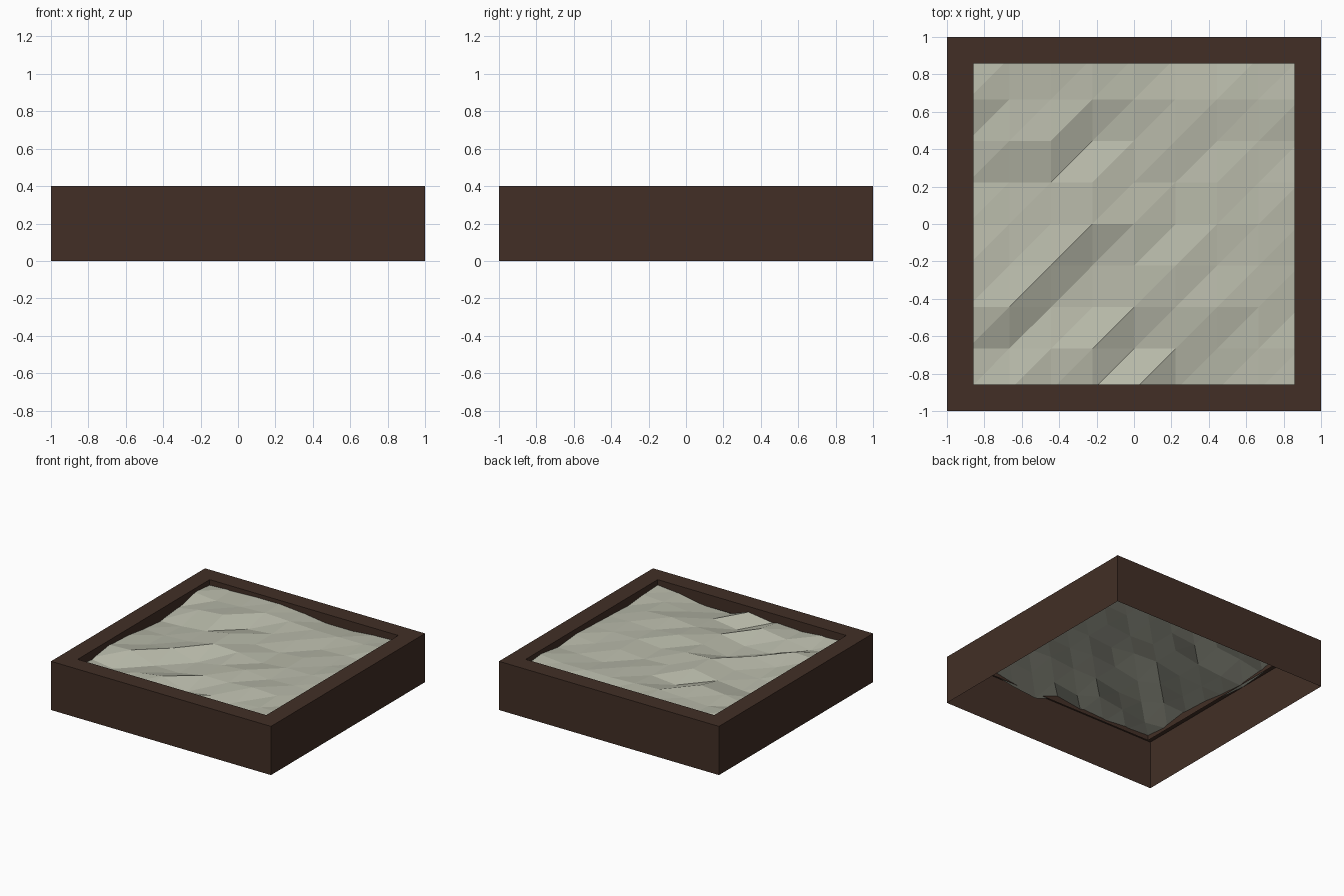
import bpy
import bmesh

cube = bpy.data.objects.get("Cube")
if cube:
    bpy.data.objects.remove(cube, do_unlink=True)


def make_material(name, rgb):
    mat = bpy.data.materials.new(name)
    mat.use_nodes = True
    color = (*rgb, 1)
    mat.diffuse_color = color
    mat.node_tree.nodes["Principled BSDF"].inputs["Base Color"].default_value = color
    return mat


def add_object(name, bm, material):
    mesh = bpy.data.meshes.new(name)
    bm.to_mesh(mesh)
    bm.free()
    mesh.materials.append(material)
    obj = bpy.data.objects.new(name, mesh)
    bpy.context.collection.objects.link(obj)
    return obj


dark_wood = make_material("dark wood brown", (0.054, 0.028, 0.019))
pale_sand = make_material("pale grey sand", (0.48, 0.49, 0.40))

# Box frame: open shell swept from outer wall, over the flat rim, to a short inner lip
profile = [(1, 0), (1, 0.4), (0.857, 0.4), (0.857, 0.3)]
corners = [(-1, -1), (1, -1), (1, 1), (-1, 1)]
bm = bmesh.new()
rings = [[bm.verts.new((sx * r, sy * r, z)) for sx, sy in corners] for r, z in profile]
for low, high in zip(rings, rings[1:]):
    for k in range(len(corners)):
        n = (k + 1) % len(corners)
        bm.faces.new((low[k], low[n], high[n], high[k]))
add_object("box_frame", bm, dark_wood)

# Sand surface: coarse faceted sheet, heights in hundredths from front row to back row
heights = [
    [35, 34, 32, 33, 36, 28, 30, 34, 36],
    [33, 30, 33, 36, 29, 32, 32, 34, 35],
    [36, 37, 30, 30, 34, 34, 36, 35, 33],
    [35, 33, 36, 30, 34, 36, 34, 35, 34],
    [32, 32, 33, 37, 36, 33, 35, 35, 35],
    [30, 31, 33, 37, 34, 33, 35, 34, 36],
    [32, 36, 38, 32, 34, 35, 33, 34, 34],
    [37, 35, 36, 37, 36, 35, 35, 35, 37],
    [35, 36, 37, 37, 35, 32, 32, 34, 35],
]
cells = len(heights) - 1
half_width = 0.889
step = 2 * half_width / cells

bm = bmesh.new()
grid = [
    [bm.verts.new((i * step - half_width, j * step - half_width, height / 100))
     for i, height in enumerate(row)]
    for j, row in enumerate(heights)
]
for front, back in zip(grid, grid[1:]):
    for i in range(cells):
        # Split every cell along the same diagonal
        bm.faces.new((front[i], front[i + 1], back[i + 1]))
        bm.faces.new((front[i], back[i + 1], back[i]))
add_object("sand_surface", bm, pale_sand)
